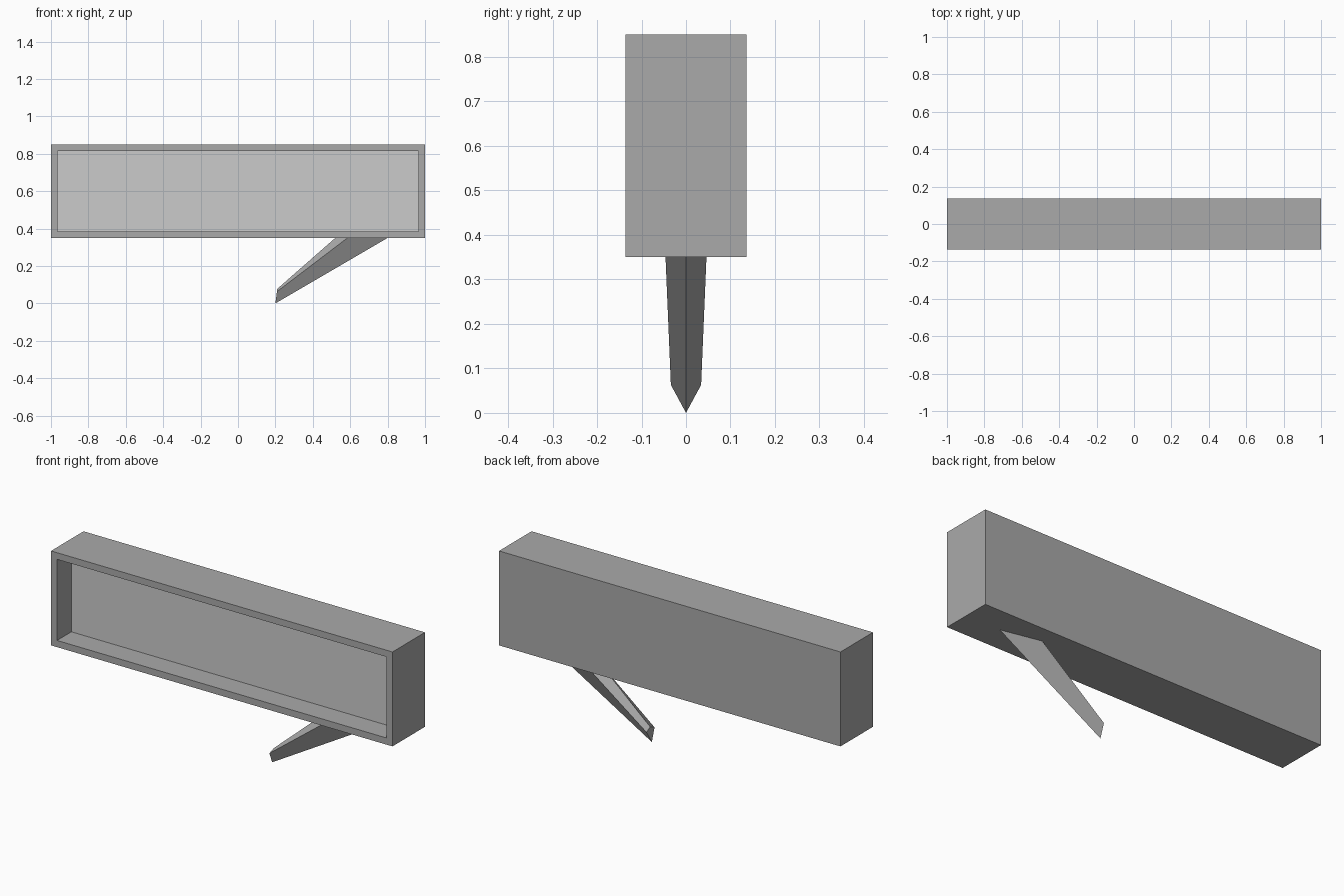
import bpy, bmesh

if "Cube" in bpy.data.objects:
    bpy.data.objects.remove(bpy.data.objects["Cube"])


def material(name, value):
    m = bpy.data.materials.new(name)
    m.diffuse_color = (value, value, value, 1)
    m.use_nodes = True
    m.node_tree.nodes["Principled BSDF"].inputs["Base Color"].default_value = m.diffuse_color
    return m


def add_object(name, bm, mat):
    bmesh.ops.recalc_face_normals(bm, faces=bm.faces)
    mesh = bpy.data.meshes.new(name)
    bm.to_mesh(mesh)
    bm.free()
    obj = bpy.data.objects.new(name, mesh)
    bpy.context.collection.objects.link(obj)
    mesh.materials.append(mat)
    return obj


dark = material("dark_grey", 0.4)
light = material("light_grey", 0.75)

# Housing: a box whose front is inset and pushed back to form the recess
W, D, Z0, Z1 = 1.0, 0.136, 0.35, 0.85
RIM, DEPTH = 0.05, 0.12
bm = bmesh.new()
bmesh.ops.create_cube(bm, size=1)
for v in bm.verts:
    v.co.x *= 2 * W
    v.co.y *= 2 * D
    v.co.z = Z0 if v.co.z < 0 else Z1
bm.normal_update()
front = min(bm.faces, key=lambda f: f.calc_center_median().y)
bmesh.ops.inset_region(bm, faces=[front], thickness=RIM)
panel = bmesh.ops.extrude_discrete_faces(bm, faces=[front])["faces"][0]
bmesh.ops.translate(bm, vec=(0, DEPTH, 0), verts=panel.verts)
panel.material_index = 1
housing = add_object("housing", bm, dark)
housing.data.materials.append(light)

# Slanted tail: kite-shaped tip lofted up to a larger kite under the housing
tip = [(0.20, 0, 0), (0.208, 0.034, 0.063), (0.21, 0, 0.078), (0.208, -0.034, 0.063)]
root = [(0.80, 0, Z0), (0.585, 0.046, Z0), (0.52, 0, Z0), (0.585, -0.046, Z0)]
bm = bmesh.new()
a = [bm.verts.new(p) for p in tip]
b = [bm.verts.new(p) for p in root]
bm.faces.new(a)
bm.faces.new(b)
for i in range(4):
    j = (i + 1) % 4
    bm.faces.new((a[i], a[j], b[j], b[i]))
add_object("tail", bm, dark)
